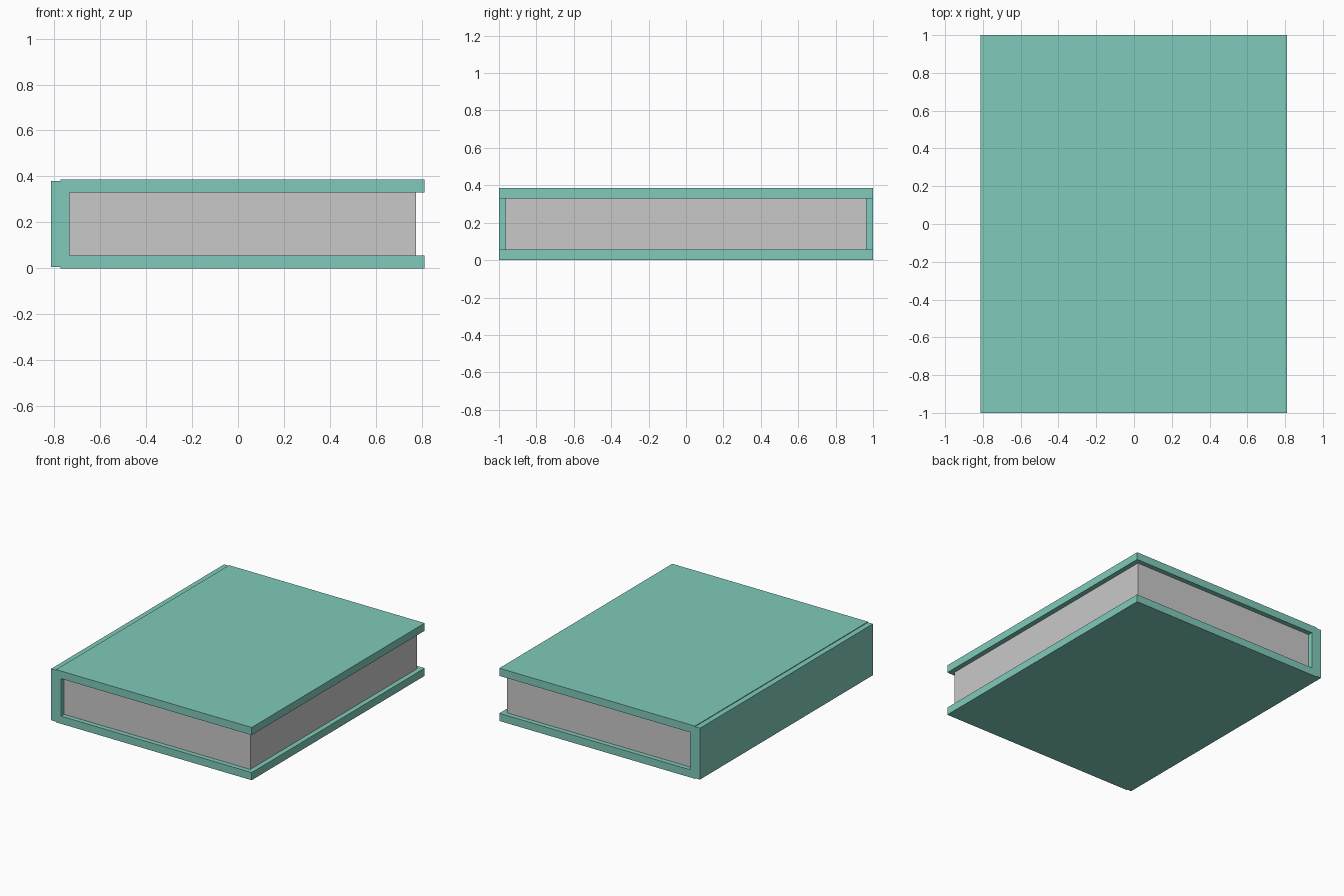
import bpy
import bmesh

old = bpy.data.objects.get("Cube")
if old:
    bpy.data.objects.remove(old)


def material(name, rgb):
    mat = bpy.data.materials.new(name)
    mat.use_nodes = True
    mat.diffuse_color = (*rgb, 1)
    mat.node_tree.nodes["Principled BSDF"].inputs["Base Color"].default_value = (*rgb, 1)
    return mat


def extrude_profile(name, points, half_depth, mat):
    """Extrude an x-z outline along y, symmetric about y = 0."""
    bm = bmesh.new()
    face = bm.faces.new([bm.verts.new((x, -half_depth, z)) for x, z in points])
    result = bmesh.ops.extrude_face_region(bm, geom=[face])
    moved = [v for v in result["geom"] if isinstance(v, bmesh.types.BMVert)]
    bmesh.ops.translate(bm, verts=moved, vec=(0, 2 * half_depth, 0))
    bmesh.ops.recalc_face_normals(bm, faces=bm.faces)
    mesh = bpy.data.meshes.new(name)
    bm.to_mesh(mesh)
    bm.free()
    mesh.materials.append(mat)
    obj = bpy.data.objects.new(name, mesh)
    bpy.context.collection.objects.link(obj)
    return obj


teal = material("teal cover", (0.214, 0.591, 0.491))
grey = material("grey paper", (0.584, 0.584, 0.584))

height, board, step = 0.386, 0.056, 0.005
spine_out, spine_in, joint, fore_edge = -0.813, -0.733, -0.773, 0.811

# Cover: two boards joined by a slightly lower spine
lower = [(spine_in, board), (fore_edge, board), (fore_edge, 0),
         (joint, 0), (joint, step), (spine_out, step)]
upper = [(x, height - z) for x, z in reversed(lower)]
extrude_profile("cover", lower + upper, 1.0, teal)

# Page block, set back from the cover edges
page_edge = 0.775
extrude_profile("pages", [(spine_in, board), (page_edge, board),
                          (page_edge, height - board), (spine_in, height - board)],
                0.965, grey)
